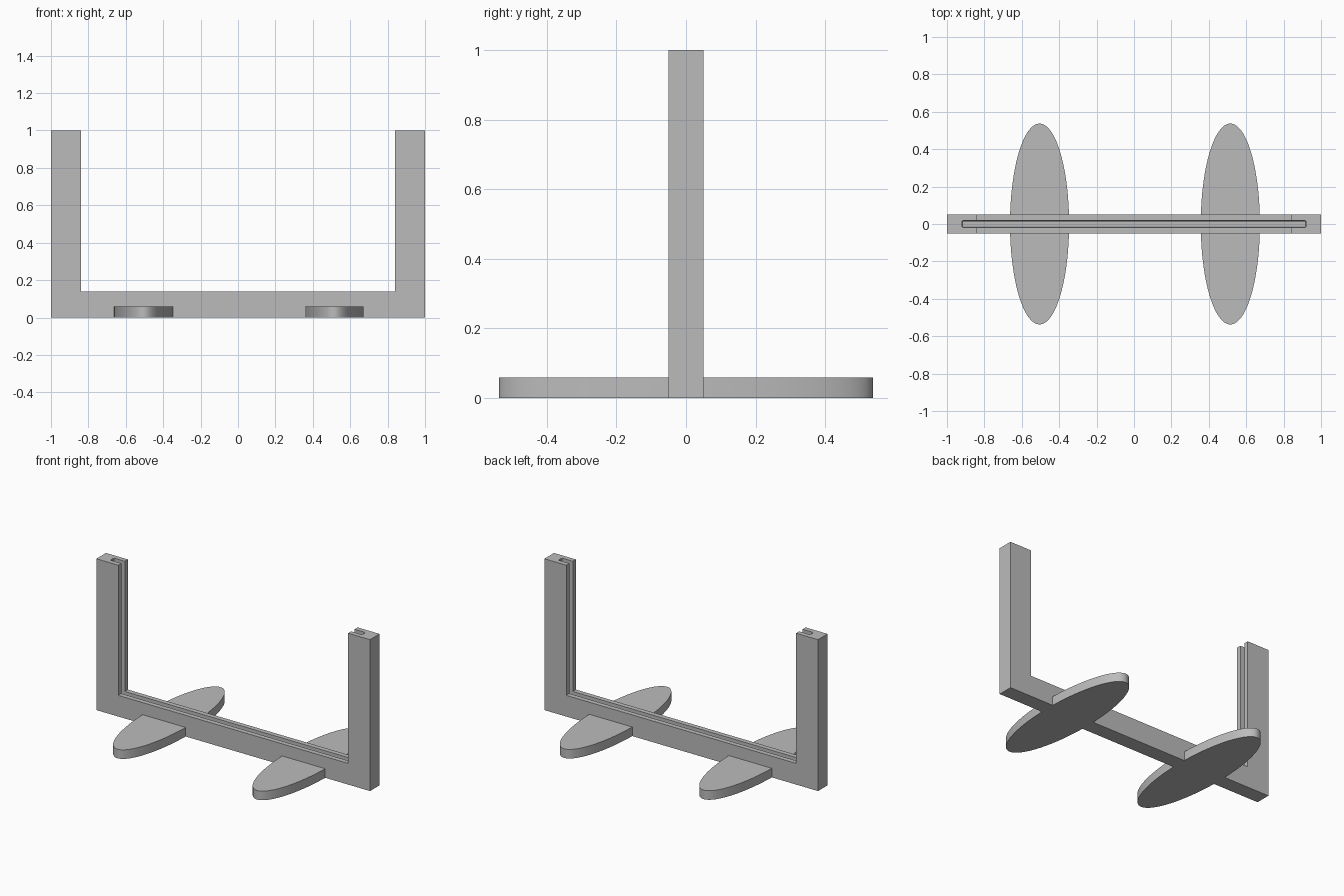
import bpy, bmesh, math

cube = bpy.data.objects.get("Cube")
if cube:
    bpy.data.objects.remove(cube, do_unlink=True)

# Single plain grey
grey = bpy.data.materials.new("plain grey")
grey.use_nodes = True
colour = (0.5, 0.5, 0.5, 1)
grey.diffuse_color = colour
grey.node_tree.nodes["Principled BSDF"].inputs["Base Color"].default_value = colour

HALF, INNER, FLOOR, TOP, DEPTH = 1.0, 0.84, 0.14, 1.0, 0.05


def prism(name, outline, offset):
    """Extrude a closed 3D outline along an offset."""
    bm = bmesh.new()
    face = bm.faces.new([bm.verts.new(p) for p in outline])
    moved = bmesh.ops.extrude_face_region(bm, geom=[face])["geom"]
    bmesh.ops.translate(bm, vec=offset, verts=[g for g in moved if isinstance(g, bmesh.types.BMVert)])
    bmesh.ops.recalc_face_normals(bm, faces=bm.faces)
    mesh = bpy.data.meshes.new(name)
    bm.to_mesh(mesh)
    bm.free()
    obj = bpy.data.objects.new(name, mesh)
    bpy.context.collection.objects.link(obj)
    mesh.materials.append(grey)
    return obj


def activate(obj):
    bpy.ops.object.select_all(action="DESELECT")
    obj.select_set(True)
    bpy.context.view_layer.objects.active = obj


# U-shaped frame
right_side = [(INNER, FLOOR), (INNER, TOP), (HALF, TOP), (HALF, 0)]
profile = right_side + [(-x, z) for x, z in reversed(right_side)]
frame = prism("frame", [(x, -DEPTH, z) for x, z in profile], (0, 2 * DEPTH, 0))

# Slot for a panel, running along the inside of the arms and base
groove, half_gap = 0.08, 0.018
reach, bottom = INNER + groove, FLOOR - groove
rect = [(-reach, bottom), (reach, bottom), (reach, TOP + 0.1), (-reach, TOP + 0.1)]
cutter = prism("slot_cutter", [(x, -half_gap, z) for x, z in rect], (0, 2 * half_gap, 0))
cutter.hide_render = True
soften = cutter.modifiers.new("soften", "BEVEL")
soften.width, soften.segments = 0.006, 2
cut = frame.modifiers.new("slot", "BOOLEAN")
cut.operation, cut.solver, cut.object = "DIFFERENCE", "EXACT", cutter
activate(frame)
bpy.ops.object.modifier_apply(modifier="slot")
bpy.data.objects.remove(cutter, do_unlink=True)

# Flat oval feet
SIDES = 96
for name, centre in (("right_foot", -0.505), ("left_foot", 0.515)):
    angles = [2 * math.pi * i / SIDES for i in range(SIDES)]
    oval = [(centre + 0.158 * math.cos(a), 0.537 * math.sin(a), 0) for a in angles]
    foot = prism(name, oval, (0, 0, 0.06))
    activate(foot)
    bpy.ops.object.shade_smooth_by_angle(angle=math.radians(30))
